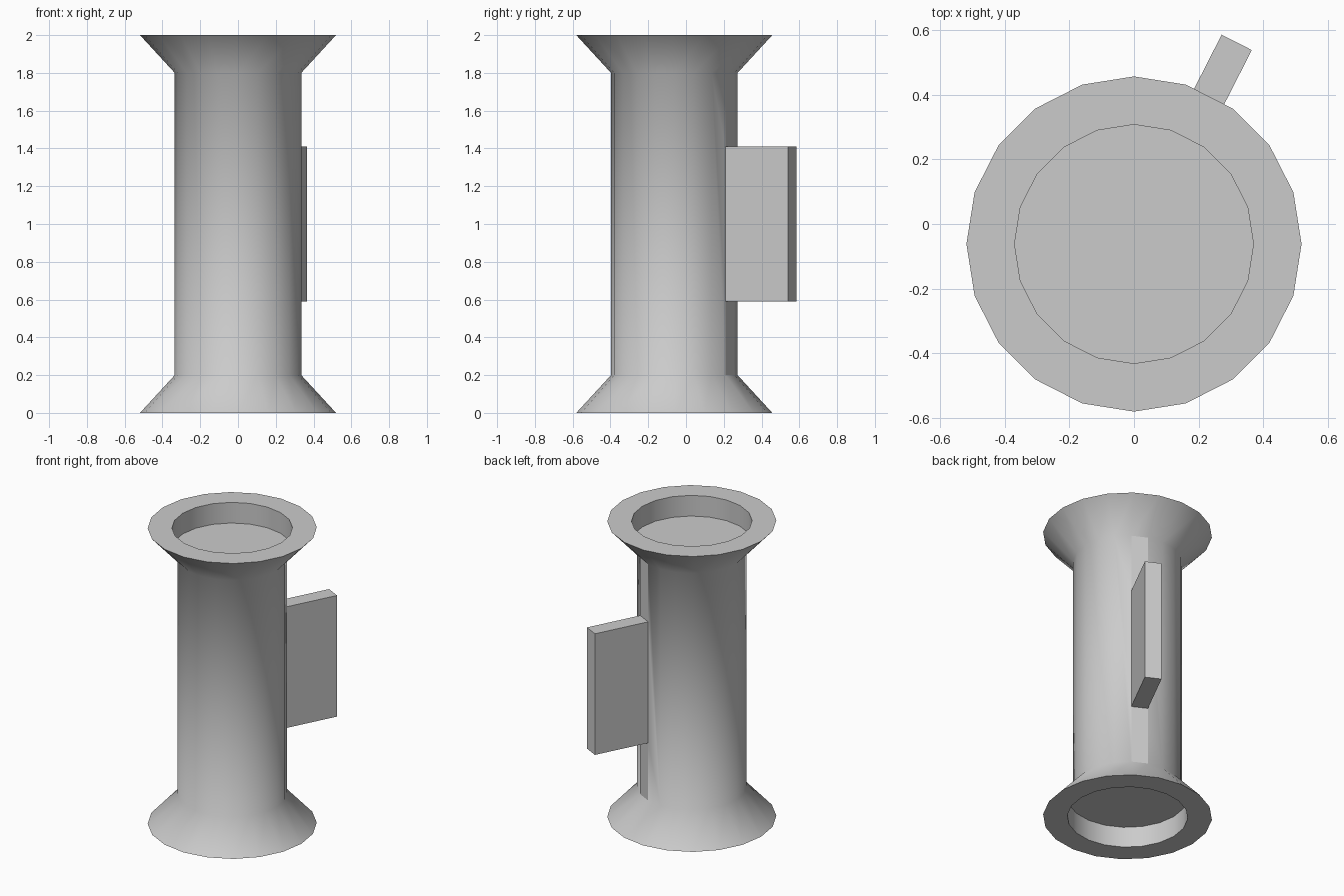
import bpy, bmesh
from math import cos, sin, pi, radians

if "Cube" in bpy.data.objects:
    bpy.data.objects.remove(bpy.data.objects["Cube"])

SIDES, CY = 20, -0.062
bm = bmesh.new()


def ring(r, z):
    return [bm.verts.new((r * cos(2 * pi * i / SIDES), CY + r * sin(2 * pi * i / SIDES), z))
            for i in range(SIDES)]


# Spool profile (radius, z): recessed floor, rim, flare, column, and back again
profile = [(0.37, 0.14), (0.37, 0), (0.519, 0), (0.335, 0.2),
           (0.335, 1.8), (0.519, 2), (0.37, 2), (0.37, 1.86)]
rings = [ring(r, z) for r, z in profile]
strip = None
for k, (a, b) in enumerate(zip(rings, rings[1:])):
    for i in range(SIDES):
        j = (i + 1) % SIDES
        f = bm.faces.new((a[i], a[j], b[j], b[i]))
        if k == 3 and i == 3:
            strip = f
bm.faces.new(rings[0][::-1])
bm.faces.new(rings[-1])
for f in bm.faces:
    f.smooth = True

# Flat strip on the column, cut into three so the middle can become the flap
strip.smooth = False
bm.normal_update()
normal = strip.normal.copy()
parts = [strip]
for z in (0.59, 1.41):
    geom = set(parts)
    for f in parts:
        geom.update(f.verts, f.edges)
    res = bmesh.ops.bisect_plane(bm, geom=list(geom), plane_co=(0, 0, z), plane_no=(0, 0, 1))
    parts = [g for g in res["geom"] if isinstance(g, bmesh.types.BMFace) and not g.smooth]
    parts = [f for f in bm.faces if not f.smooth]

# Flap pulled straight out of the middle piece
mid = min(parts, key=lambda f: abs(f.calc_center_median().z - 1))
out = bmesh.ops.extrude_discrete_faces(bm, faces=[mid])["faces"][0]
bmesh.ops.translate(bm, verts=out.verts, vec=normal * 0.37)
for e in out.edges:
    for f in e.link_faces:
        f.smooth = False

# Hard edges at rims, recesses and around the flap; soft at the neck
bm.normal_update()
for e in bm.edges:
    flat = any(not f.smooth for f in e.link_faces)
    e.smooth = not (flat or e.calc_face_angle(0) > radians(55))

mesh = bpy.data.meshes.new("spool_with_flap")
bm.to_mesh(mesh)
bm.free()
bpy.context.collection.objects.link(bpy.data.objects.new("spool_with_flap", mesh))
